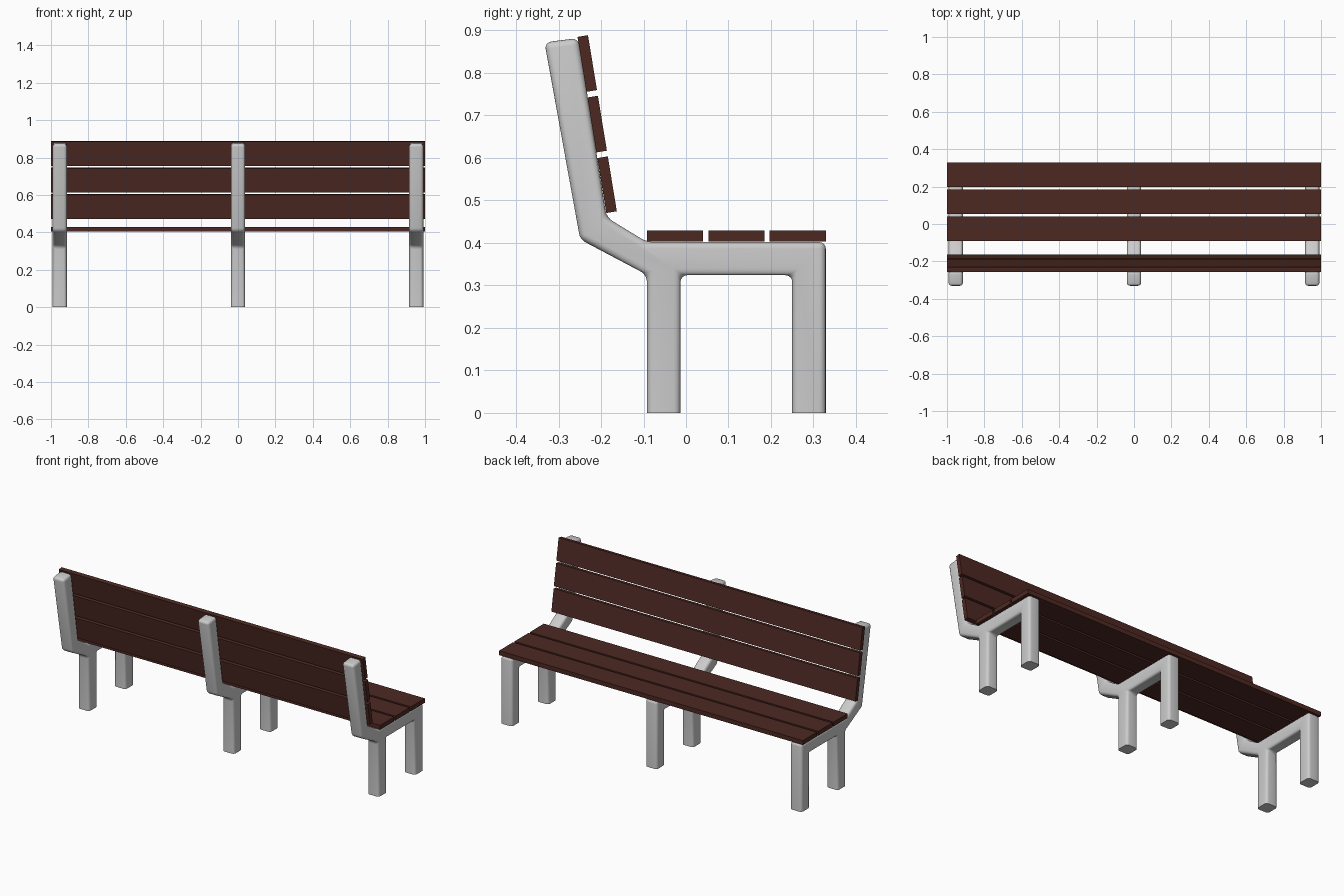
import bpy, bmesh, math
from mathutils import Vector

if "Cube" in bpy.data.objects:
    bpy.data.objects.remove(bpy.data.objects["Cube"])

wood = bpy.data.materials.new("brown_wood")
wood.diffuse_color = (0.075, 0.022, 0.016, 1)
wood.use_nodes = True
wood.node_tree.nodes["Principled BSDF"].inputs["Base Color"].default_value = wood.diffuse_color

# Side outline (y, z) of one cast frame: two legs, seat rail, kinked back post
OUTLINE = [(-0.092, 0), (-0.013, 0), (-0.013, 0.324), (0.25, 0.324), (0.25, 0),
           (0.329, 0), (0.329, 0.402), (-0.092, 0.402), (-0.187, 0.46),
           (-0.253, 0.882), (-0.333, 0.872), (-0.249, 0.408), (-0.092, 0.325)]
FRAME_W = 0.076


def make_object(name, bm):
    bmesh.ops.recalc_face_normals(bm, faces=bm.faces)
    mesh = bpy.data.meshes.new(name)
    bm.to_mesh(mesh)
    bm.free()
    ob = bpy.data.objects.new(name, mesh)
    bpy.context.collection.objects.link(ob)
    return ob


def frame(name, x):
    bm = bmesh.new()
    face = bm.faces.new([bm.verts.new((x - FRAME_W / 2, y, z)) for y, z in OUTLINE])
    ext = bmesh.ops.extrude_face_region(bm, geom=[face])
    moved = [v for v in ext["geom"] if isinstance(v, bmesh.types.BMVert)]
    bmesh.ops.translate(bm, verts=moved, vec=(FRAME_W, 0, 0))
    bmesh.ops.recalc_face_normals(bm, faces=bm.faces)
    # round everything except the flat feet
    edges = [e for e in bm.edges if max(v.co.z for v in e.verts) > 0.01]
    bmesh.ops.bevel(bm, geom=edges, offset=0.016, segments=4, profile=0.5,
                    affect='EDGES', clamp_overlap=True)
    ob = make_object(name, bm)
    bpy.ops.object.select_all(action='DESELECT')
    ob.select_set(True)
    bpy.context.view_layer.objects.active = ob
    bpy.ops.object.shade_smooth_by_angle(angle=math.radians(40))


def slat(name, center, depth, height, tilt=0.0):
    bm = bmesh.new()
    bmesh.ops.create_cube(bm, size=1)
    bmesh.ops.scale(bm, verts=bm.verts, vec=(2.0, depth, height))
    ob = make_object(name, bm)
    ob.location = center
    ob.rotation_euler.x = tilt
    ob.data.materials.append(wood)


# Three support frames
for label, x in (("left", -0.953), ("middle", 0), ("right", 0.953)):
    frame(f"{label}_frame", x)

# Seat slats, then tilted backrest slats
tilt = math.radians(9.3)
along = Vector((0, -math.sin(tilt), math.cos(tilt)))
for i in range(3):
    slat(f"seat_slat_{i + 1}", (0, -0.026 + 0.1445 * i, 0.4165), 0.132, 0.026)
    slat(f"back_slat_{i + 1}", Vector((0, -0.1857, 0.537)) + along * 0.1445 * i,
         0.025, 0.131, tilt)
